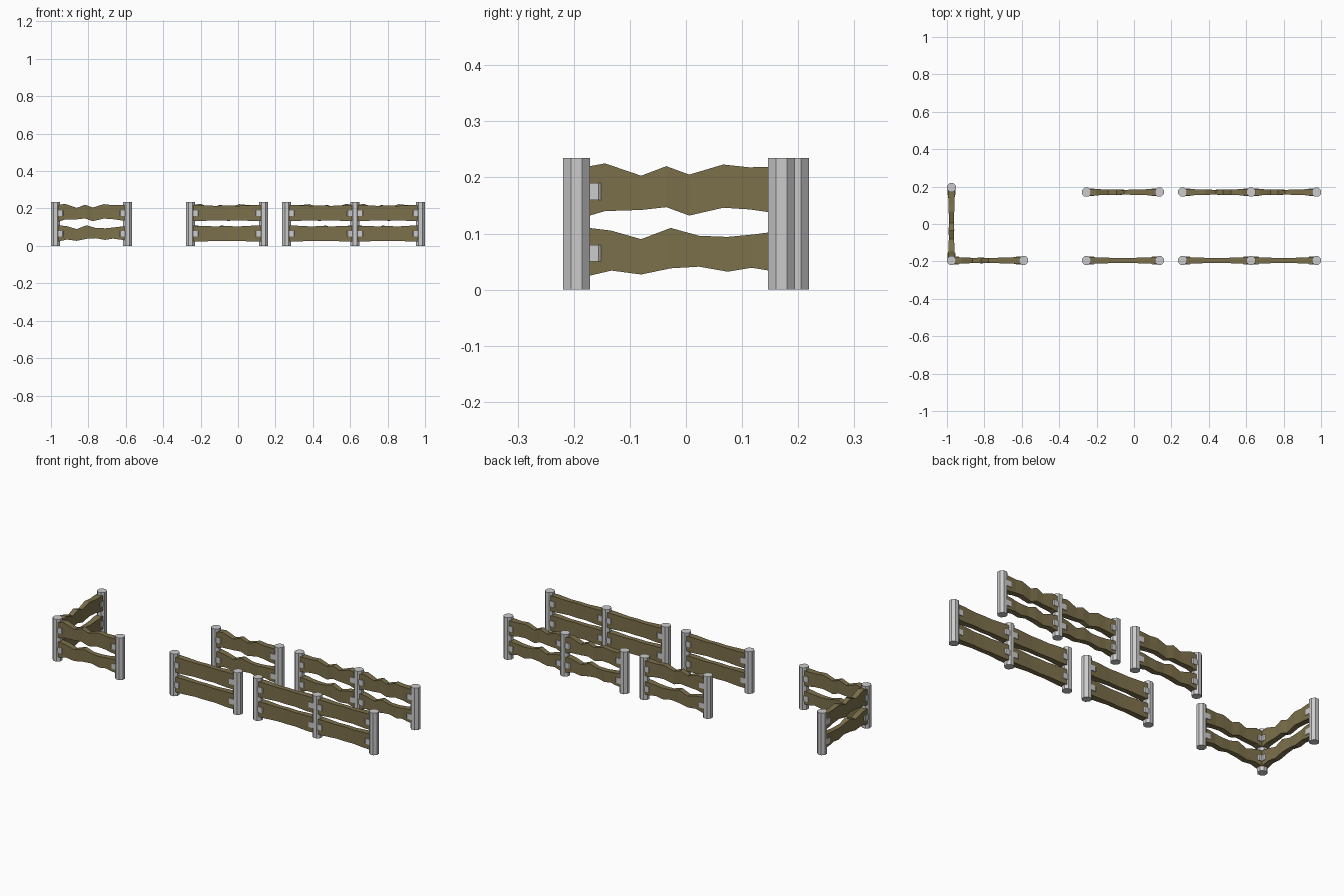
import bpy, bmesh, math
from mathutils import Matrix, Vector

if "Cube" in bpy.data.objects:
    bpy.data.objects.remove(bpy.data.objects["Cube"])

wood = bpy.data.materials.new("dark_wood")
wood.diffuse_color = (0.2, 0.16, 0.07, 1)
wood.use_nodes = True
wood.node_tree.nodes["Principled BSDF"].inputs["Base Color"].default_value = wood.diffuse_color

POST_H, APOTHEM = 0.235, 0.024

# rail outlines: (position along panel 0-1, bottom z, top z, half thickness)
WAVY_UPPER = [(0, .128, .216, .018), (.06, .132, .220, .018), (.13, .140, .225, .017),
              (.295, .142, .203, .014), (.41, .147, .220, .015), (.515, .132, .205, .012),
              (.67, .146, .223, .015), (.79, .143, .218, .015), (.9, .137, .219, .018),
              (1, .134, .220, .018)]
WAVY_LOWER = [(0, .022, .112, .018), (.06, .025, .110, .018), (.16, .034, .105, .016),
              (.295, .027, .090, .014), (.43, .038, .110, .015), (.56, .041, .096, .012),
              (.69, .032, .094, .015), (.8, .039, .098, .015), (.88, .034, .102, .018),
              (1, .030, .106, .018)]
FLAT_UPPER = [(0, .133, .218, .018), (.15, .133, .217, .017), (.35, .137, .214, .014),
              (.5, .135, .216, .013), (.65, .137, .214, .014), (.85, .133, .218, .017),
              (1, .133, .218, .018)]
FLAT_LOWER = [(t, b - .11, h - .11, w) for t, b, h, w in FLAT_UPPER]


def finish(name, bm, matrix, mat=None):
    bmesh.ops.recalc_face_normals(bm, faces=bm.faces)
    mesh = bpy.data.meshes.new(name)
    bm.to_mesh(mesh)
    bm.free()
    if mat:
        mesh.materials.append(mat)
    ob = bpy.data.objects.new(name, mesh)
    ob.matrix_world = matrix
    bpy.context.collection.objects.link(ob)


def prism(name, outline, z0, z1, matrix):
    bm = bmesh.new()
    face = bm.faces.new([bm.verts.new((x, y, z0)) for x, y in outline])
    top = bmesh.ops.extrude_face_region(bm, geom=[face])["geom"]
    for v in top:
        if isinstance(v, bmesh.types.BMVert):
            v.co.z = z1
    if not any(f is face for f in bm.faces):
        bm.faces.new([v for v in bm.verts if v.co.z == z0])
    finish(name, bm, matrix)


# octagonal post with flat sides facing the axes
def post(x, y):
    r = APOTHEM / math.cos(math.pi / 8)
    ring = [(r * math.cos(math.pi * (i + .5) / 4), r * math.sin(math.pi * (i + .5) / 4))
            for i in range(8)]
    prism("post", ring, 0, POST_H, Matrix.Translation((x, y, 0)))


# plank with uneven edges
def rail(name, stations, length, matrix):
    bm = bmesh.new()
    rings = [[bm.verts.new((t * length, s * w, z)) for s, z in
              ((-1, b), (1, b), (1, h), (-1, h))] for t, b, h, w in stations]
    for a, c in zip(rings, rings[1:]):
        for i in range(4):
            j = (i + 1) % 4
            bm.faces.new((a[i], a[j], c[j], c[i]))
    bm.faces.new(rings[0])
    bm.faces.new(rings[-1])
    finish(name, bm, matrix, wood)


# two rails between two posts, with a bracket at each rail end
def panel(start, end, wavy, flip=False):
    a, b = Vector((*start, 0)), Vector((*end, 0))
    d = b - a
    length = d.length
    m = Matrix.Translation(a) @ Matrix.Rotation(math.atan2(d.y, d.x), 4, 'Z')
    rails = (WAVY_UPPER, WAVY_LOWER) if wavy else (FLAT_UPPER, FLAT_LOWER)
    for name, st in zip(("upper_rail", "lower_rail"), rails):
        if flip:
            st = [(1 - t, lo, hi, w) for t, lo, hi, w in reversed(st)]
        rail(name, st, length, m)
    for x0, s in ((0, 1), (length, -1)):
        outline = [(x0 + s * x, y) for x, y in
                   ((0, -.021), (.039, -.021), (.048, -.013),
                    (.048, .013), (.039, .021), (0, .021))]
        for z in (.05, .16):
            prism("bracket", outline, z, z + .03, m)


FRONT, BACK = -.195, .17
# corner section
corner, corner_back, corner_right = (-.976, FRONT), (-.976, .195), (-.59, FRONT)
for p in (corner, corner_back, corner_right):
    post(*p)
panel(corner, corner_back, True)
panel(corner, corner_right, True)

# single and double sections in both rows
for y, wavy in ((FRONT, False), (BACK, True)):
    for i, run in enumerate(((-.254, .136), (.26, .626, .976))):
        for x in run:
            post(x, y)
        for k, (x0, x1) in enumerate(zip(run, run[1:])):
            panel((x0, y), (x1, y), wavy, flip=(i + k) % 2 == 1)
